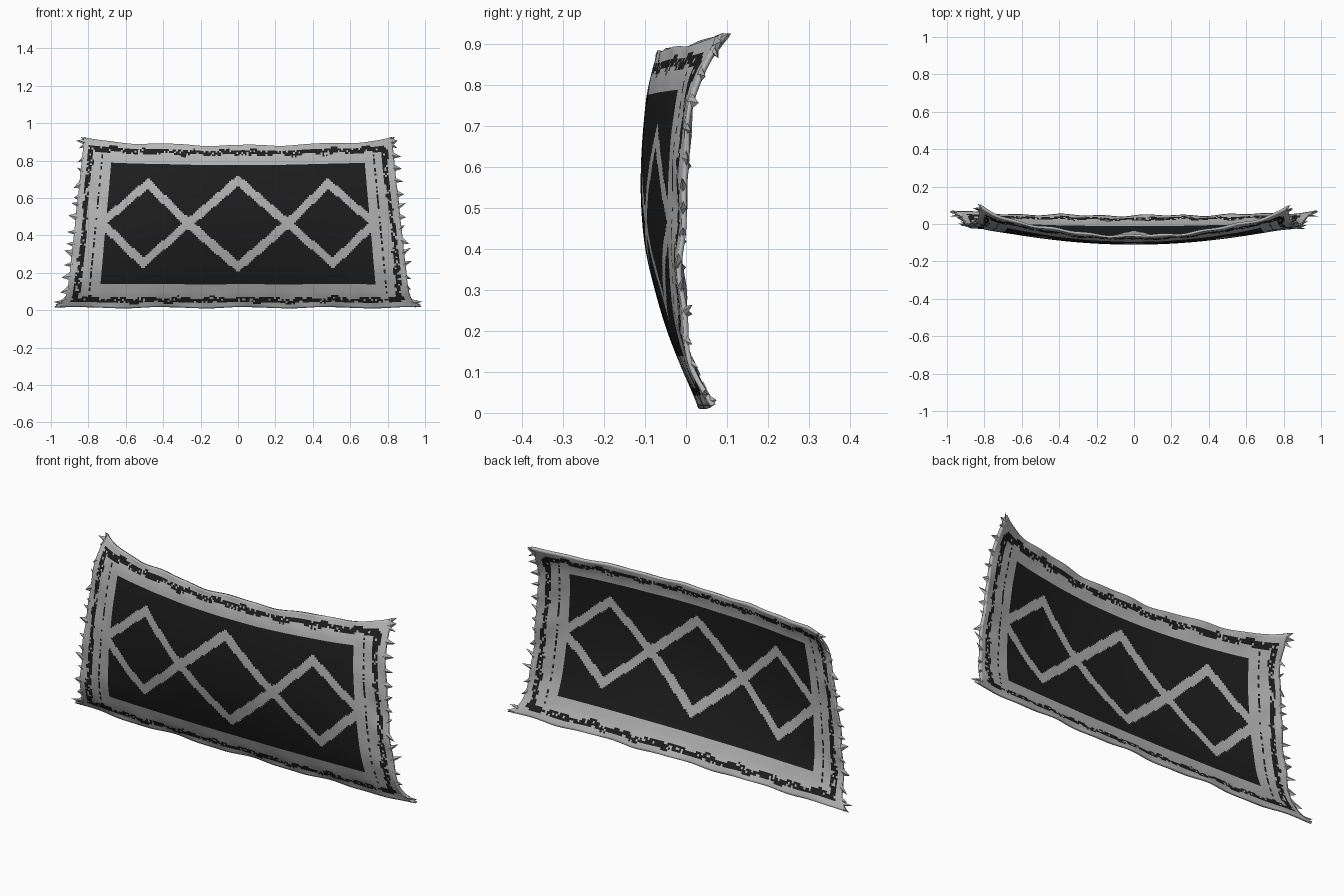
import bpy, bmesh, math, random
from mathutils import Vector

random.seed(7)
cube = bpy.data.objects.get("Cube")
if cube:
    bpy.data.objects.remove(cube)


def material(name, value):
    mat = bpy.data.materials.new(name)
    mat.use_nodes = True
    colour = (value, value, value, 1)
    mat.diffuse_color = colour
    mat.node_tree.nodes["Principled BSDF"].inputs["Base Color"].default_value = colour
    return mat


light = material("pale grey wool", 0.47)
dark = material("charcoal wool", 0.013)

# Depth of the hanging cloth at even steps of height, for its middle and its sides
MIDDLE = [0.045, 0.0, -0.04, -0.07, -0.093, -0.103, -0.104, -0.098, -0.086, -0.062]
SIDES = [0.06, 0.02, -0.005, -0.01, -0.01, -0.005, 0.0, 0.01, 0.03, 0.075]
HALF = 0.87      # half width at mid height
HEIGHT = 0.87
BASE = 0.015


def spline(values, z):
    t = min(max(z * 10, 0), len(values) - 1.001)
    i = int(t)
    f = t - i
    a, b, c, d = (values[min(max(i + k, 0), len(values) - 1)] for k in (-1, 0, 1, 2))
    return b + 0.5 * f * (c - a + f * (2*a - 5*b + 4*c - d + f * (3*(b - c) + d - a)))


def cloth(u, v):
    """Point on the cloth; u runs -1..1 across, v runs 0..1 upward."""
    z = BASE + HEIGHT * v
    x = u * HALF * (1 - 0.13 * (z - 0.46))
    mid, side = spline(MIDDLE, z), spline(SIDES, z)
    y = mid + (side - mid) * u * u
    # creases along the hem
    hem = max(abs(u), abs(2 * v - 1)) ** 8
    y += hem * 0.007 * math.sin(19 * u + 5 * v) * math.cos(23 * v + 7 * u)
    z += hem * 0.004 * math.sin(13 * u + 1)
    # sagging top edge and drawn-out corners
    z += 0.028 * v ** 3 * (u * u - 0.2)
    pull = abs(u) ** 16 * abs(2 * v - 1) ** 16
    if v > 0.5:
        return Vector((x, y + 0.025 * pull, z + 0.012 * pull))
    return Vector((x + math.copysign(0.06 * pull, u), y + 0.01 * pull, z))


def diamond(x, z, centre, half_w, half_h):
    return abs(x - centre) / half_w + abs(z - 0.465) / half_h < 1


def is_dark(u, v):
    """Woven pattern, measured on the flat cloth."""
    x, z = u * HALF, BASE + HEIGHT * v
    if abs(x) < 0.705 and 0.143 < z < 0.782:
        inner = diamond(x, z, 0, 0.23, 0.2)
        outer = diamond(x, z, 0, 0.3, 0.262)
        for s in (-0.495, 0.495):
            inner = inner or diamond(x, z, s, 0.2, 0.182)
            outer = outer or diamond(x, z, s, 0.262, 0.24)
        return inner or not outer
    # ragged outer stripe and a faint dashed line inside it
    if abs(x) < 0.84 and 0.038 < z < 0.862:
        wobble = 0.006 * math.sin(40 * x + 9 * z) + 0.004 * math.sin(67 * z + 31 * x)
        inset = min(0.84 - abs(x), 0.862 - z, z - 0.038)
        if 0.004 + wobble * 0.5 < inset < 0.032 + wobble:
            return random.random() < 0.83
        if abs(abs(x) - 0.762) < 0.004 and 0.09 < z < 0.82:
            return random.random() < 0.5
    return False


# Cloth: a fine grid so that the pattern has stepped, woven edges
COLS, ROWS = 180, 90
bm = bmesh.new()
grid = [[bm.verts.new(cloth(2 * i / COLS - 1, j / ROWS)) for i in range(COLS + 1)]
        for j in range(ROWS + 1)]
for j in range(ROWS):
    for i in range(COLS):
        face = bm.faces.new((grid[j][i], grid[j][i + 1], grid[j + 1][i + 1], grid[j + 1][i]))
        face.material_index = int(is_dark(2 * (i + 0.5) / COLS - 1, (j + 0.5) / ROWS))


def add_object(name, bm, mats):
    mesh = bpy.data.meshes.new(name)
    bm.to_mesh(mesh)
    bm.free()
    for mat in mats:
        mesh.materials.append(mat)
    obj = bpy.data.objects.new(name, mesh)
    bpy.context.collection.objects.link(obj)
    return obj


rug = add_object("rug_cloth", bm, (light, dark))
for poly in rug.data.polygons:
    poly.use_smooth = True
solid = rug.modifiers.new("thickness", "SOLIDIFY")
solid.thickness = 0.012
solid.offset = 0

# Fringe: small flattened tufts down both short sides
def tuft(bm, root, tip, width):
    along = Vector((0, 0, width))
    thick = Vector((0, 0.009, 0))
    base = [bm.verts.new(root + p) for p in (along, thick, -along, -thick)]
    end = bm.verts.new(tip)
    for k in range(4):
        bm.faces.new((base[k], base[(k + 1) % 4], end))
    bm.faces.new(base[::-1])


for name, side in (("left_fringe", 1), ("right_fringe", -1)):
    bm = bmesh.new()
    count = 14
    for k in range(count):
        v = (k + 0.5 + random.uniform(-0.25, 0.25)) / count
        root = cloth(side * 0.99, v)
        reach = Vector((side * random.uniform(0.025, 0.055),
                        random.uniform(-0.01, 0.025), random.uniform(-0.025, 0.035)))
        tuft(bm, root, root + reach, random.uniform(0.014, 0.026))
    # long strands at the corners
    for v, reach in ((0.01, (0.03, 0.015, 0.005)), (0.03, (0.06, -0.01, 0.0)),
                     (0.97, (0.035, 0.01, -0.02)), (0.99, (0.025, 0.025, 0.018))):
        root = cloth(side * 0.99, v)
        tuft(bm, root, root + Vector((side * reach[0], reach[1], reach[2])), 0.014)
    bmesh.ops.recalc_face_normals(bm, faces=bm.faces)
    add_object(name, bm, (light,))
